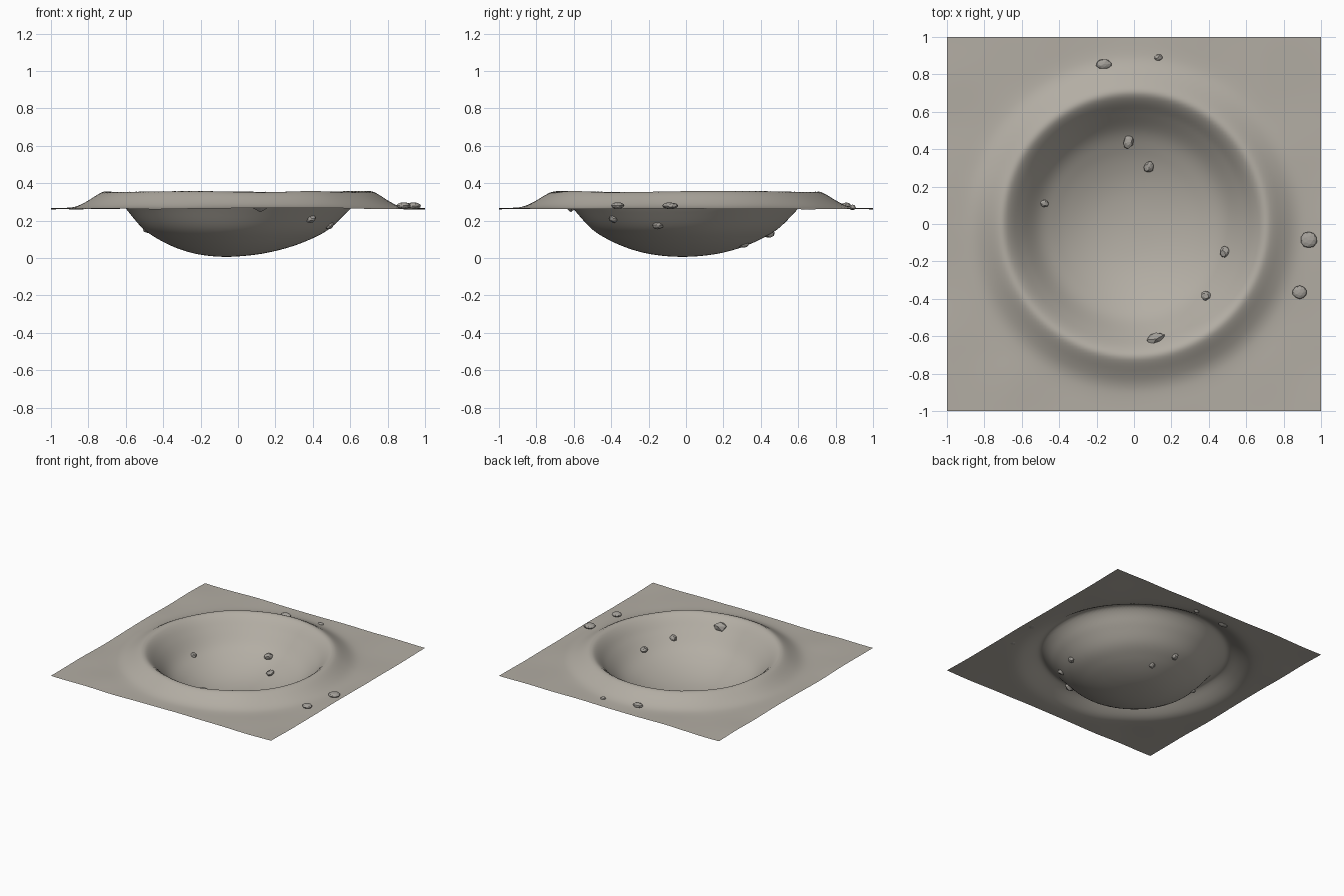
import bpy, bmesh, math, random
from mathutils import Vector, Matrix, noise

if "Cube" in bpy.data.objects:
    bpy.data.objects.remove(bpy.data.objects["Cube"])

random.seed(4)


def material(name, rgb):
    m = bpy.data.materials.new(name)
    m.diffuse_color = (*rgb, 1)
    m.use_nodes = True
    m.node_tree.nodes["Principled BSDF"].inputs["Base Color"].default_value = m.diffuse_color
    return m


dust = material("grey dust", (0.45, 0.42, 0.37))
stone = material("grey stone", (0.37, 0.35, 0.32))

# Radial section of the crater: (radius, height)
PROFILE = [(0, 0.006), (0.1, 0.011), (0.2, 0.026), (0.3, 0.054), (0.4, 0.096),
           (0.5, 0.157), (0.6, 0.262), (0.65, 0.318), (0.69, 0.350), (0.715, 0.354),
           (0.75, 0.338), (0.8, 0.307), (0.85, 0.281), (0.9, 0.268), (1.0, 0.264), (1.6, 0.264)]


def section(r):
    """Smooth (Hermite) interpolation of the crater section."""
    p = PROFILE
    i = max(k for k in range(len(p) - 1) if p[k][0] <= r)

    def slope(k):
        if k == 0 or k == len(p) - 1:
            return 0
        return (p[k + 1][1] - p[k - 1][1]) / (p[k + 1][0] - p[k - 1][0])
    (r0, z0), (r1, z1) = p[i], p[i + 1]
    h = r1 - r0
    t = (r - r0) / h
    return ((2*t**3 - 3*t**2 + 1) * z0 + (t**3 - 2*t**2 + t) * h * slope(i)
            + (3*t**2 - 2*t**3) * z1 + (t**3 - t**2) * h * slope(i + 1))


def ground(x, y):
    r = math.hypot(x, y)
    fade = max(0, 1 - r / 0.6)
    r = math.hypot(x + 0.07 * fade, y + 0.02 * fade)      # off-centre lowest point
    bump = noise.noise(Vector((x * 3, y * 3, 0.4)))
    amount = 0.006 * min(1, r / 0.6)
    return max(0.002, section(r) + amount * bump)


def finish(name, bm, mat, smooth):
    me = bpy.data.meshes.new(name)
    bm.to_mesh(me)
    bm.free()
    me.materials.append(mat)
    for f in me.polygons:
        f.use_smooth = smooth
    ob = bpy.data.objects.new(name, me)
    bpy.context.collection.objects.link(ob)
    return ob


# Crater ground: an open sheet
bm = bmesh.new()
bmesh.ops.create_grid(bm, x_segments=110, y_segments=110, size=1)
for v in bm.verts:
    v.co.z = ground(v.co.x, v.co.y)
finish("crater_ground", bm, dust, True)


# Scattered rocks: x, y, lift, half sizes, turn, subdivisions, roughness
ROCKS = [
    (-0.03, 0.44, 0.010, (0.026, 0.038, 0.025), -10, 2, 0.12),
    (0.08, 0.305, 0.010, (0.026, 0.032, 0.022), -20, 2, 0.12),
    (-0.48, 0.11, 0.006, (0.027, 0.019, 0.018), -10, 2, 0.12),
    (0.485, -0.15, 0.008, (0.025, 0.030, 0.022), 0, 2, 0.12),
    (0.385, -0.385, 0.008, (0.030, 0.025, 0.022), -25, 2, 0.12),
    (0.12, -0.615, -0.005, (0.056, 0.036, 0.036), 30, 1, 0.2),
    (0.935, -0.085, 0.014, (0.045, 0.043, 0.018), 0, 2, 0.04),
    (0.885, -0.365, 0.014, (0.038, 0.035, 0.018), 0, 2, 0.04),
    (-0.16, 0.855, 0.004, (0.042, 0.027, 0.018), 0, 2, 0.08),
    (0.13, 0.89, 0.000, (0.022, 0.018, 0.014), 0, 2, 0.08),
]
for n, (x, y, lift, size, turn, sub, rough) in enumerate(ROCKS, 1):
    bm = bmesh.new()
    bmesh.ops.create_icosphere(bm, subdivisions=sub, radius=1)
    for v in bm.verts:
        v.co *= 1 + random.uniform(-rough, rough)
    bm.transform(Matrix.Translation((x, y, ground(x, y) + lift))
                 @ Matrix.Rotation(math.radians(turn), 4, 'Z')
                 @ Matrix.Diagonal((*size, 1)))
    finish(f"rock_{n}", bm, stone, False)
